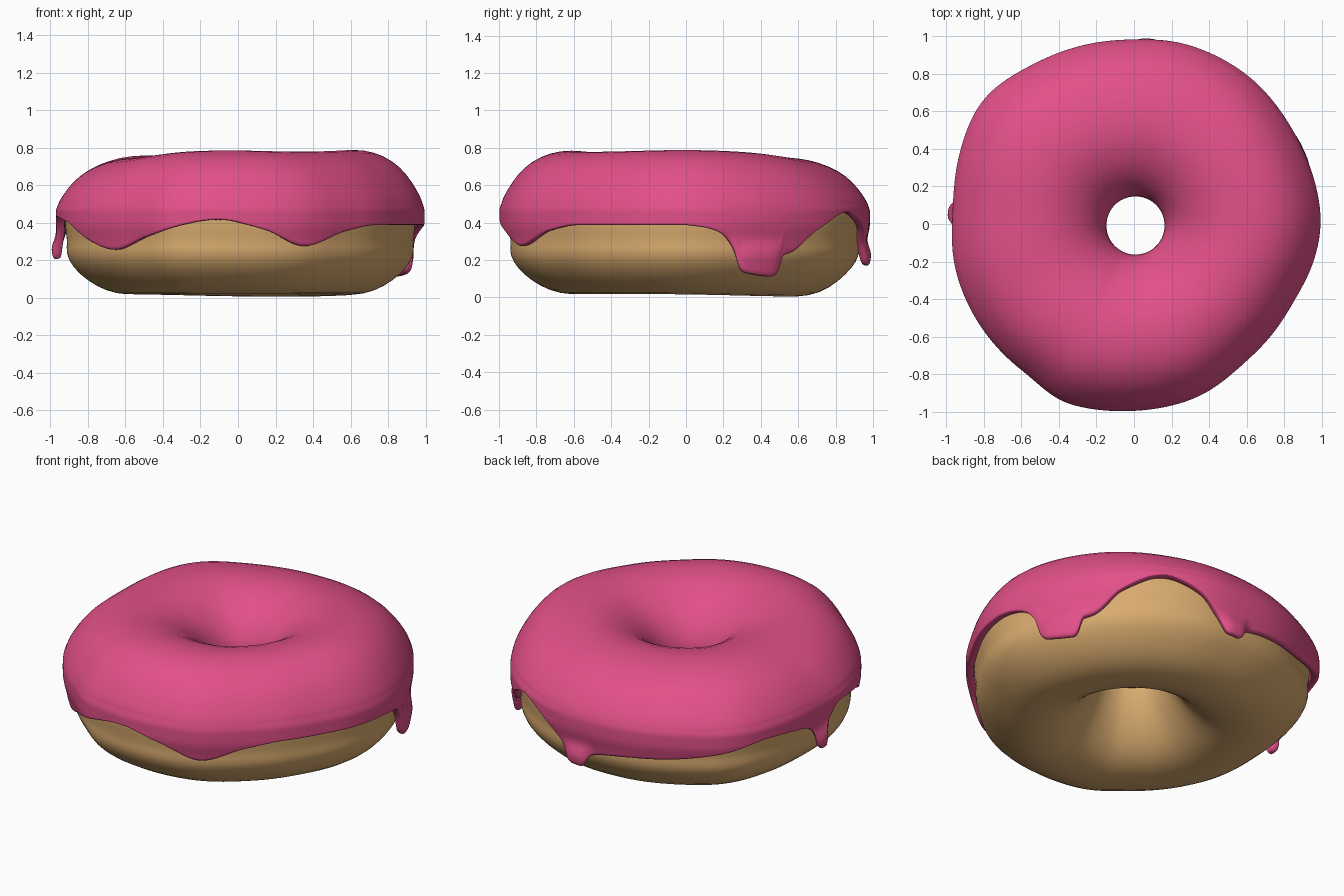
import bpy, bmesh
from math import sin, cos, radians, exp

if "Cube" in bpy.data.objects:
    bpy.data.objects.remove(bpy.data.objects["Cube"])


def interp(keys, x):
    """Smooth monotone interpolation through (x, value) keys sorted by x."""
    if x <= keys[0][0]:
        return keys[0][1]
    if x >= keys[-1][0]:
        return keys[-1][1]
    i = next(k for k in range(len(keys) - 1) if x <= keys[k + 1][0])

    def slope(k):
        return (keys[k + 1][1] - keys[k][1]) / (keys[k + 1][0] - keys[k][0])

    def tangent(k):
        if k == 0 or k == len(keys) - 1:
            return slope(min(k, len(keys) - 2))
        a, b = slope(k - 1), slope(k)
        return 2 * a * b / (a + b) if a * b > 0 else 0

    (x0, a), (x1, b) = keys[i], keys[i + 1]
    h = x1 - x0
    t = (x - x0) / h
    return (a * (1 + 2 * t) * (1 - t) ** 2 + b * t * t * (3 - 2 * t)
            + h * t * (1 - t) * (tangent(i) * (1 - t) - tangent(i + 1) * t))


def blend(keys, deg, w):
    """Interpolate, softened over neighbouring angles."""
    return sum(interp(keys, (deg + d * w) % 360) for d in (-1, -.5, 0, .5, 1)) / 5


# Uneven outline, uneven top height, and lower icing edge, all by angle
OUTLINE = [(0, 1.0), (30, .985), (55, 1.0), (75, 1.0), (90, .985), (108, .995),
           (123, 1.01), (140, 1.045), (158, 1.005), (177, .97), (195, .985),
           (217, .985), (236, .985), (247, 1.025), (256, 1.015), (270, .998),
           (290, .985), (311, .945), (331, .945), (348, .98), (360, 1.0)]
TOP = [(0, .015), (25, .005), (45, -.015), (70, -.045), (110, -.045), (150, -.025),
       (180, -.045), (210, -.04), (240, 0), (265, .01), (300, 0), (360, .015)]
EDGE = [(0, .385), (6, .37), (12, .33), (15.5, .25), (17, .15), (19, .125), (29, .105),
        (31, .12), (32, .21), (37, .24), (46, .36), (60, .455), (68, .42), (79, .28),
        (82.5, .17), (88.5, .165), (91, .24), (105, .28),
        (120, .30), (135, .34), (152, .40), (168, .37), (173.5, .31), (174.5, .205),
        (179, .20), (180.5, .33), (187, .43), (202, .40), (214, .30), (226, .25),
        (240, .32), (264, .415), (278, .36), (292, .27), (308, .35), (322, .385),
        (360, .385)]
# Drips: centre angle, half width, bulge, start height
DRIPS = [(24, 9, .04, .32), (86, 5, .04, .32), (176.7, 4, .055, .36)]
SIDE = [(.10, .94), (.20, .96), (.30, .978), (.40, .998), (.46, .998), (.52, .98)]

DOUGH = [(.18, .43), (.195, .35), (.25, .22), (.34, .105), (.44, .04), (.55, .015),
         (.67, .018), (.78, .06), (.87, .125), (.925, .19), (.943, .25), (.936, .29),
         (.942, .34), (.95, .40), (.945, .48), (.90, .57), (.825, .65), (.71, .715),
         (.58, .735), (.44, .71), (.33, .655), (.25, .58), (.195, .51)]
ICING = [(.165, .39), (.15, .45), (.165, .52), (.22, .61), (.31, .69), (.43, .755),
         (.55, .78), (.67, .778), (.78, .745), (.87, .685), (.935, .605)]


def place(deg, r, z):
    a = radians(deg)
    f = max(0, (r - .15) / .85)
    r += (blend(OUTLINE, deg, 5) - 1) * f
    z += blend(TOP, deg, 12) * min(1, max(0, (z - .45) / .3)) * min(1, max(0, f * 2 - .3))
    if z < .1:  # slightly uneven underside
        z -= .013 * max(0, cos(a - 1.2)) ** 2
    return (r * cos(a) + .008 * (1 - f), r * sin(a) - .008 * (1 - f), z)


def sweep(name, column, cols, closed, color):
    """Make a ring skin from a profile that may change with the angle."""
    bm = bmesh.new()
    grid = []
    for j in range(cols):
        deg = 360 * j / cols
        grid.append([bm.verts.new(place(deg, r, z)) for r, z in column(deg)])
    n = len(grid[0])
    for j in range(cols):
        a, b = grid[j], grid[(j + 1) % cols]
        for i in range(n if closed else n - 1):
            k = (i + 1) % n
            bm.faces.new((a[i], a[k], b[k], b[i]))
    for f in bm.faces:
        f.smooth = True
    mesh = bpy.data.meshes.new(name)
    bm.to_mesh(mesh)
    bm.free()
    ob = bpy.data.objects.new(name, mesh)
    bpy.context.collection.objects.link(ob)
    mat = bpy.data.materials.new(name + "_color")
    mat.diffuse_color = color
    mat.use_nodes = True
    mat.node_tree.nodes["Principled BSDF"].inputs["Base Color"].default_value = mat.diffuse_color
    mesh.materials.append(mat)
    return ob


def icing_column(deg):
    pts = list(ICING)
    edge = interp(EDGE, deg)
    steps = 12
    for i in range(steps + 1):
        z = .525 + (edge - .525) * i / steps
        r = interp(SIDE, z)
        for c, w, bulge, start in DRIPS:
            t = min(1, max(0, (start - z) / .1))
            r += bulge * exp(-((deg - c) / w) ** 4) * t * t * (3 - 2 * t)
        pts.append((r, z))
    return pts


# Dough ring
dough = sweep("dough", lambda deg: DOUGH[::-1], 120, True, (.70, .41, .16, 1))
sub = dough.modifiers.new("smooth", 'SUBSURF')
sub.levels = sub.render_levels = 1

# Icing shell with wavy edge and drips
icing = sweep("icing", icing_column, 300, False, (.76, .08, .25, 1))
shell = icing.modifiers.new("thickness", 'SOLIDIFY')
shell.thickness = .045
shell.offset = -1
sub = icing.modifiers.new("smooth", 'SUBSURF')
sub.levels = sub.render_levels = 1
